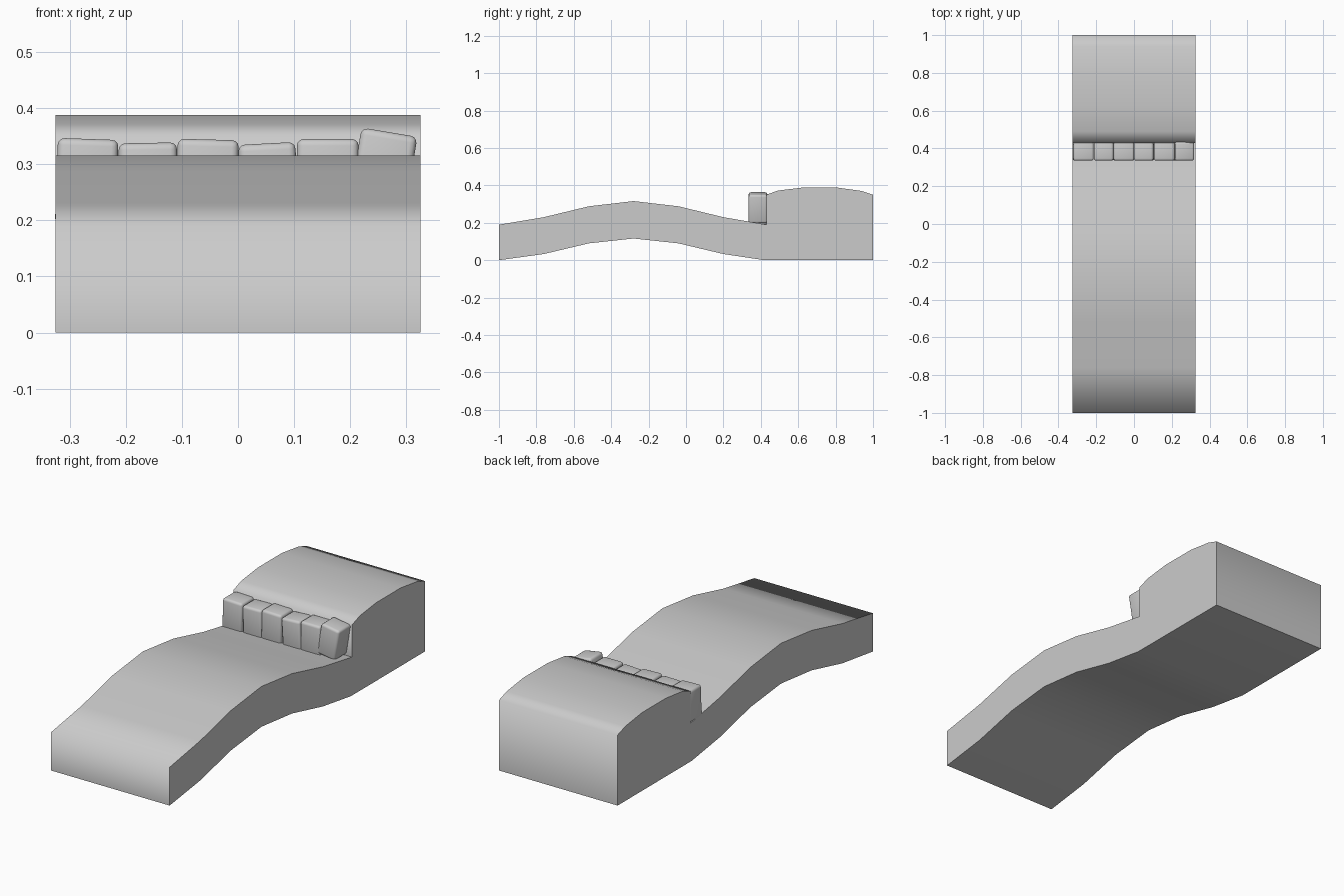
import bpy, bmesh
from math import radians
from mathutils import Matrix

cube = bpy.data.objects.get("Cube")
if cube:
    bpy.data.objects.remove(cube)

# One plain grey
grey = bpy.data.materials.new("plain grey")
grey.use_nodes = True
colour = (0.6, 0.6, 0.6, 1)
grey.diffuse_color = colour
grey.node_tree.nodes["Principled BSDF"].inputs["Base Color"].default_value = colour


def finish(name, bm, angle):
    bmesh.ops.recalc_face_normals(bm, faces=bm.faces)
    mesh = bpy.data.meshes.new(name)
    bm.to_mesh(mesh)
    bm.free()
    mesh.materials.append(grey)
    obj = bpy.data.objects.new(name, mesh)
    bpy.context.collection.objects.link(obj)
    bpy.ops.object.select_all(action='DESELECT')
    obj.select_set(True)
    bpy.context.view_layer.objects.active = obj
    bpy.ops.object.shade_smooth_by_angle(angle=radians(angle))
    return obj


# Wavy base: a side profile (y, z) swept across the width
HALF_WIDTH = 0.325
top = [(-1, 0.19), (-0.76, 0.23), (-0.52, 0.288), (-0.28, 0.316), (-0.04, 0.288),
       (0.2, 0.23), (0.43, 0.19), (0.43, 0.35), (0.49, 0.372), (0.62, 0.388),
       (0.81, 0.388), (0.94, 0.37), (1, 0.35)]
bottom = [(1, 0), (0.42, 0), (0.2, 0.033), (-0.04, 0.09), (-0.28, 0.116),
          (-0.52, 0.09), (-0.76, 0.033), (-1, 0)]
bm = bmesh.new()
side = bm.faces.new([bm.verts.new((-HALF_WIDTH, y, z)) for y, z in top + bottom])
swept = bmesh.ops.extrude_face_region(bm, geom=[side], use_keep_orig=True)
moved = [v for v in swept["geom"] if isinstance(v, bmesh.types.BMVert)]
bmesh.ops.translate(bm, verts=moved, vec=(2 * HALF_WIDTH, 0, 0))
finish("wavy_base", bm, 88)

# Row of rounded blocks against the step: centre x, width, top height, lean
blocks = [(-0.267, 0.108, 0.345, 2), (-0.161, 0.104, 0.338, -1),
          (-0.053, 0.109, 0.344, 1.5), (0.051, 0.102, 0.337, -3),
          (0.16, 0.11, 0.345, 0), (0.262, 0.101, 0.357, 9.5)]
DEPTH, HEIGHT = 0.1, 0.155
for i, (x, width, height, lean) in enumerate(blocks):
    bm = bmesh.new()
    bmesh.ops.create_cube(bm, size=1)
    bmesh.ops.scale(bm, vec=(width, DEPTH, HEIGHT), verts=bm.verts)
    bmesh.ops.bevel(bm, geom=bm.edges[:], offset=0.012, segments=3,
                    profile=0.5, affect='EDGES')
    # Lean about the middle of the top face
    bmesh.ops.translate(bm, verts=bm.verts, vec=(0, 0, -HEIGHT / 2))
    bmesh.ops.rotate(bm, verts=bm.verts, cent=(0, 0, 0),
                     matrix=Matrix.Rotation(radians(lean), 3, 'Y'))
    block = finish(f"block_{i + 1}", bm, 40)
    block.location = (x + 0.008 * (lean > 5), 0.385, height)
